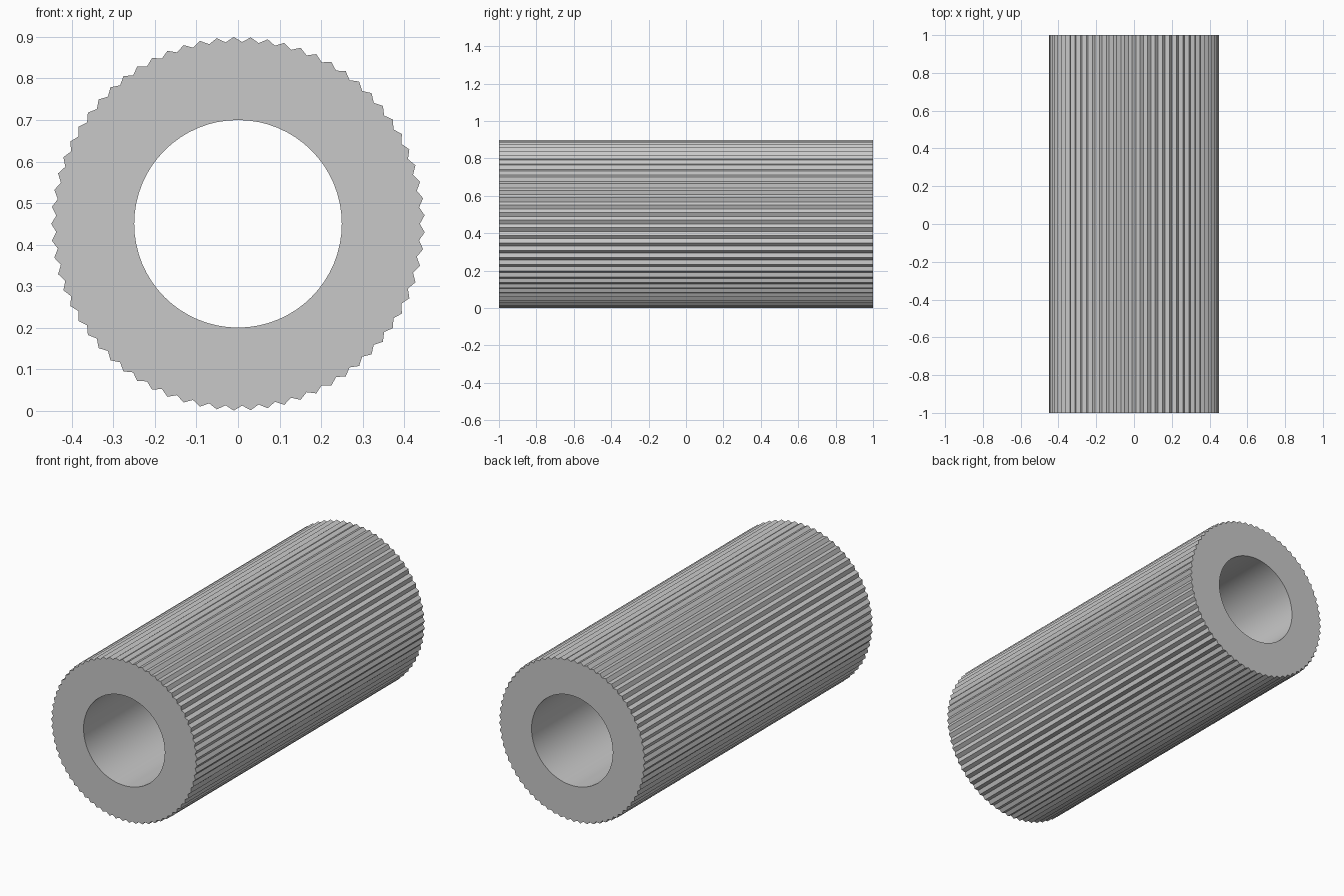
import bpy
import bmesh
from math import cos, sin, pi, radians

LENGTH = 2.0
TIP_RADIUS = 0.45
ROOT_RADIUS = 0.438
BORE_RADIUS = 0.25
TEETH = 69
BORE_SIDES = 64

cube = bpy.data.objects.get("Cube")
if cube:
    bpy.data.objects.remove(cube, do_unlink=True)


def make_material(name, rgb):
    mat = bpy.data.materials.new(name)
    mat.use_nodes = True
    color = (*rgb, 1.0)
    mat.diffuse_color = color
    mat.node_tree.nodes["Principled BSDF"].inputs["Base Color"].default_value = color
    return mat


def add_ring(bm, radii, count):
    """Closed loop of edges in the front plane; radii repeat around the loop."""
    verts = []
    for i in range(count):
        r, a = radii[i % len(radii)], 2 * pi * i / count
        verts.append(bm.verts.new((r * cos(a), -LENGTH / 2, TIP_RADIUS + r * sin(a))))
    return [bm.edges.new((verts[i - 1], verts[i])) for i in range(count)]


# Front face: toothed outline with a round hole
bm = bmesh.new()
edges = add_ring(bm, (ROOT_RADIUS, TIP_RADIUS), TEETH * 2)
edges += add_ring(bm, (BORE_RADIUS,), BORE_SIDES)
bmesh.ops.triangle_fill(bm, edges=edges, use_beauty=True, normal=(0, -1, 0))

# Sweep the face along the length to form the sleeve
swept = bmesh.ops.extrude_face_region(bm, geom=bm.faces[:], use_keep_orig=True)
new_verts = [g for g in swept["geom"] if isinstance(g, bmesh.types.BMVert)]
bmesh.ops.translate(bm, verts=new_verts, vec=(0, LENGTH, 0))
bmesh.ops.recalc_face_normals(bm, faces=bm.faces[:])

mesh = bpy.data.meshes.new("ribbed_sleeve")
bm.to_mesh(mesh)
bm.free()
mesh.materials.append(make_material("light_grey", (0.58, 0.58, 0.58)))

sleeve = bpy.data.objects.new("ribbed_sleeve", mesh)
bpy.context.collection.objects.link(sleeve)

# Smooth bore, crisp teeth and rims
bpy.ops.object.select_all(action='DESELECT')
sleeve.select_set(True)
bpy.context.view_layer.objects.active = sleeve
bpy.ops.object.shade_smooth_by_angle(angle=radians(30))
